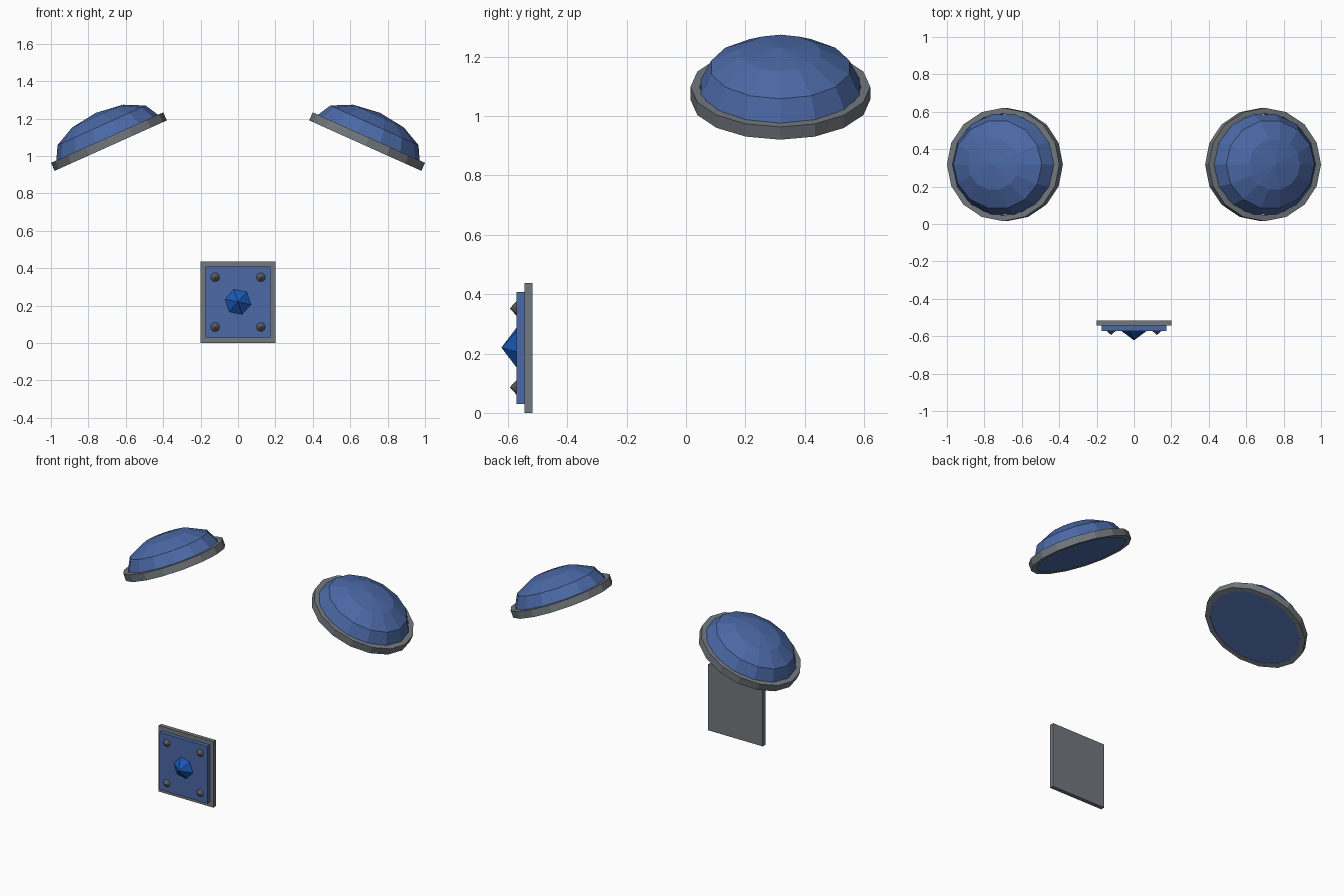
import bpy, bmesh
from math import sin, cos, pi, radians
from mathutils import Matrix

if "Cube" in bpy.data.objects:
    bpy.data.objects.remove(bpy.data.objects["Cube"])


def material(name, rgb):
    m = bpy.data.materials.new(name)
    m.diffuse_color = (*rgb, 1)
    m.use_nodes = True
    m.node_tree.nodes["Principled BSDF"].inputs["Base Color"].default_value = m.diffuse_color
    return m


BLUE = material("blue_enamel", (0.07, 0.14, 0.38))
GEM = material("gem_blue", (0.01, 0.1, 0.48))
STEEL = material("steel", (0.17, 0.19, 0.21))
DARK = material("dark_steel", (0.1, 0.1, 0.11))


def finish(name, bm, mat, matrix=Matrix()):
    bmesh.ops.recalc_face_normals(bm, faces=bm.faces[:])
    me = bpy.data.meshes.new(name)
    bm.to_mesh(me)
    bm.free()
    me.materials.append(mat)
    ob = bpy.data.objects.new(name, me)
    bpy.context.collection.objects.link(ob)
    ob.matrix_world = matrix
    return ob


def lathe(name, profile, sides, mat, matrix, closed=False):
    """Spin (radius, height) points round z; open profiles are capped."""
    bm = bmesh.new()
    rings = []
    for r, z in profile:
        if r == 0:
            rings.append([bm.verts.new((0, 0, z))] * sides)
        else:
            rings.append([bm.verts.new((r * cos(2 * pi * i / sides),
                                        r * sin(2 * pi * i / sides), z))
                          for i in range(sides)])
    pairs = list(zip(rings, rings[1:]))
    if closed:
        pairs.append((rings[-1], rings[0]))
    else:
        bm.faces.new(rings[0])
    for a, b in pairs:
        for i in range(sides):
            j = (i + 1) % sides
            quad = list(dict.fromkeys([a[i], a[j], b[j], b[i]]))
            bm.faces.new(quad)
    return finish(name, bm, mat, matrix)


def box(name, lo, hi, mat):
    bm = bmesh.new()
    bmesh.ops.create_cube(bm, size=1)
    for v in bm.verts:
        v.co = [(a + b) / 2 + c * (b - a) for a, b, c in zip(lo, hi, v.co)]
    return finish(name, bm, mat)


def front_cone(name, x, y, z, radius, height, sides, turn, mat):
    # cone whose point faces -y
    mtx = (Matrix.Translation((x, y, z)) @ Matrix.Rotation(pi / 2, 4, 'X')
           @ Matrix.Rotation(radians(turn), 4, 'Z'))
    return lathe(name, [(radius, 0), (0, height)], sides, mat, mtx)


# shoulder domes with rims, tilted outwards
dome = [(0.275, -0.021), (0.275, 0.022)]
dome += [(0.275 * cos(a), 0.022 + 0.147 * sin(a)) for a in (pi / 6, pi / 3)]
dome += [(0, 0.169)]
rim = [(0.303, -0.0235), (0.303, 0.0235), (0.272, 0.0235), (0.272, -0.0235)]
for side, s in (("left", -1), ("right", 1)):
    mtx = (Matrix.Translation((s * 0.69, 0.318, 1.077))
           @ Matrix.Rotation(s * radians(24.2), 4, 'Y')
           @ Matrix.Diagonal((1.086, 1, 1, 1)))
    lathe("shoulder_dome_" + side, dome, 14, BLUE, mtx)
    lathe("shoulder_rim_" + side, rim, 16, STEEL, mtx, closed=True)

# belt plate with raised panel
box("back_plate", (-0.2, -0.544, 0), (0.2, -0.517, 0.437), STEEL)
box("front_panel", (-0.175, -0.571, 0.03), (0.175, -0.543, 0.408), BLUE)

# centre gem and corner rivets
front_cone("gem", 0, -0.57, 0.22, 0.072, 0.052, 6, -12, GEM)
for x in (-0.122, 0.122):
    for z in (0.086, 0.352):
        front_cone("rivet", x, -0.57, z, 0.026, 0.024, 8, 10, DARK)
